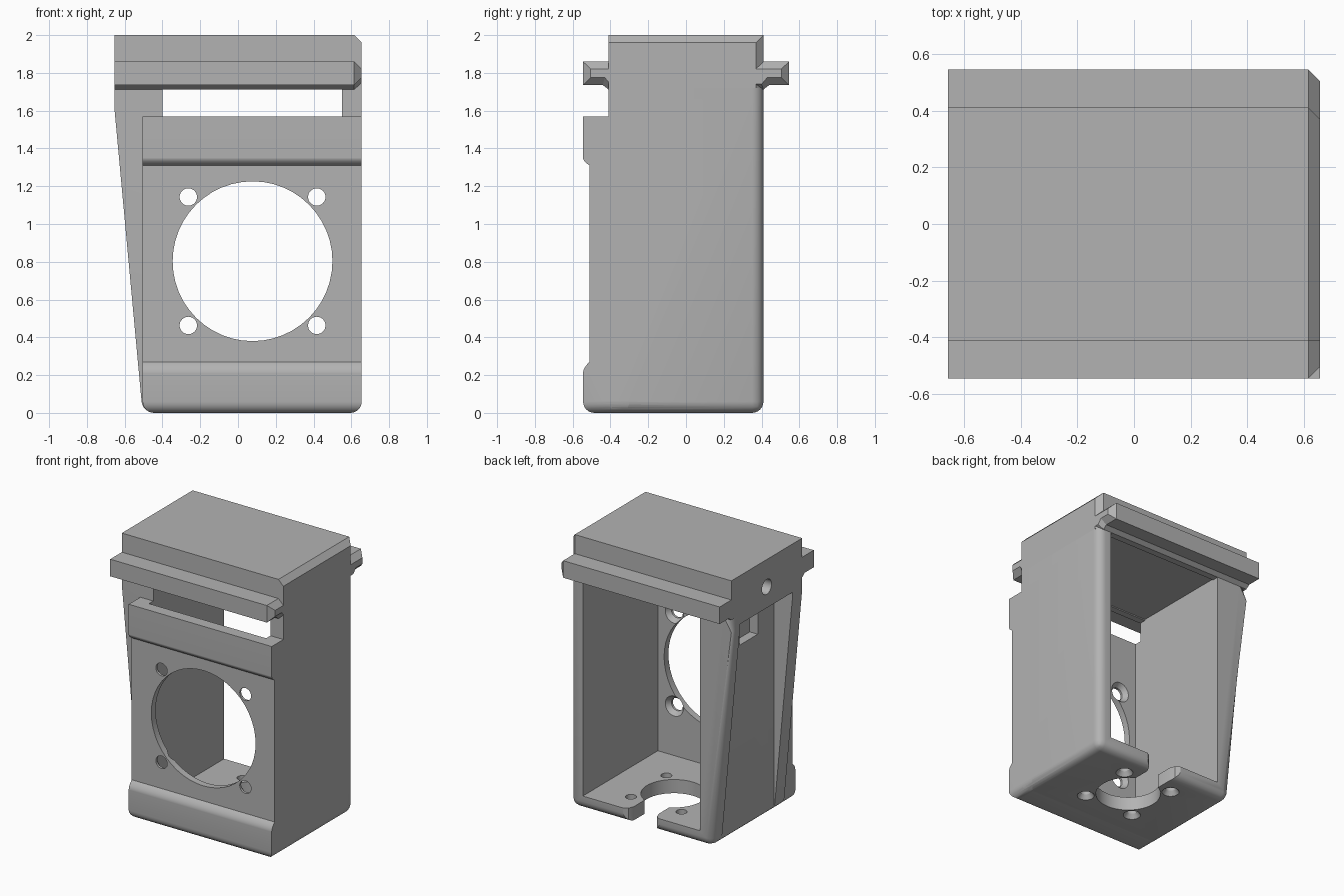
import bpy, bmesh, math
from mathutils import Vector, Matrix

if "Cube" in bpy.data.objects:
    bpy.data.objects.remove(bpy.data.objects["Cube"], do_unlink=True)

GREY = (0.45, 0.45, 0.45, 1)
mat = bpy.data.materials.new("plain grey")
mat.use_nodes = True
mat.diffuse_color = GREY
mat.node_tree.nodes["Principled BSDF"].inputs["Base Color"].default_value = GREY


def finish(name, bm):
    bmesh.ops.recalc_face_normals(bm, faces=bm.faces)
    me = bpy.data.meshes.new(name)
    bm.to_mesh(me)
    bm.free()
    me.materials.append(mat)
    ob = bpy.data.objects.new(name, me)
    bpy.context.collection.objects.link(ob)
    return ob


def loft(name, loops, bevel=None, width=0.06):
    """Join matching 3D loops, cap both ends, round edges picked by a rule."""
    bm = bmesh.new()
    rings = [[bm.verts.new(p) for p in loop] for loop in loops]
    n = len(rings[0])
    for a, b in zip(rings, rings[1:]):
        for i in range(n):
            j = (i + 1) % n
            bm.faces.new((a[i], a[j], b[j], b[i]))
    bm.faces.new(rings[0])
    bm.faces.new(rings[-1])
    if bevel:
        edges = [e for e in bm.edges if all(bevel(v.co) for v in e.verts)]
        edges += [e for e in bm.edges if e not in edges and is_back_upright(e)]
        bmesh.ops.bevel(bm, geom=edges, offset=width, segments=6, profile=0.5,
                        affect='EDGES', clamp_overlap=True)
    return finish(name, bm)


def is_back_upright(e):
    a, b = (v.co for v in e.verts)
    return min(a.y, b.y) > 0.4 and abs(a.z - b.z) > 0.05


def along_x(profile, x):
    return [(x, y, z) for y, z in profile]


def along_y(profile, y):
    return [(x, y, z) for x, z in profile]


def box(name, lo, hi):
    corners = [(lo[0], lo[1]), (hi[0], lo[1]), (hi[0], hi[1]), (lo[0], hi[1])]
    return loft(name, [[(x, y, z) for x, y in corners] for z in (lo[2], hi[2])])


def cone(name, start, end, r1, r2):
    bm = bmesh.new()
    a, b = Vector(start), Vector(end)
    turn = (b - a).to_track_quat('Z', 'Y').to_matrix().to_4x4()
    bmesh.ops.create_cone(bm, cap_ends=True, segments=48, radius1=r1, radius2=r2,
                          depth=(b - a).length, matrix=Matrix.Translation((a + b) / 2) @ turn)
    return finish(name, bm)


def combine(ob, tool, how='DIFFERENCE'):
    mod = ob.modifiers.new(how, 'BOOLEAN')
    mod.operation, mod.object, mod.solver = how, tool, 'EXACT'
    bpy.context.view_layer.update()
    me = bpy.data.meshes.new_from_object(ob.evaluated_get(bpy.context.evaluated_depsgraph_get()))
    ob.modifiers.clear()
    ob.data = me
    bpy.data.objects.remove(tool, do_unlink=True)


def at_bottom(co):
    return co.z < 0.001


# Housing: flared outline, rounded along the bottom and the back uprights
outline = [(-0.505, 0), (0.655, 0), (0.655, 1.72), (-0.655, 1.72), (-0.655, 1.62)]
housing = loft("housing", [along_y(outline, -0.41), along_y(outline, 0.41)], at_bottom)
# The hidden front edge of the housing is filled by the front panel
swell = [(0.5 - 0.5 * math.cos(t * math.pi / 6)) for t in range(7)]
panel_side = [(-0.3, 0), (-0.545, 0)]
panel_side += [(-0.545 + 0.035 * s * s, 0.21 + 0.06 * s) for s in swell]
panel_side += [(-0.51 - 0.035 * (1 - (1 - s) ** 2), 1.31 + 0.04 * s) for s in swell]
panel_side += [(-0.545, 1.57), (-0.3, 1.57)]
panel = loft("front_panel", [along_x(panel_side, -0.505), along_x(panel_side, 0.655)], at_bottom)
combine(housing, panel, 'UNION')

# Side recess between the two ribs, main cavity open at the back, small nut slot
combine(housing, box("recess", (-1, -0.3, -1), (-0.505, 0.31, 1.645)))
combine(housing, box("cavity", (-0.4, -0.46, 0.1), (0.55, 1, 1.9)))
combine(housing, box("nut_slot", (-0.6, -0.11, 1.37), (-0.44, 0.1, 1.6)))

# Large front opening with four screw holes countersunk from the inside
CX, CZ = 0.077, 0.803
combine(housing, cone("opening", (CX, -1, CZ), (CX, -0.4, CZ), 0.423, 0.423))
for sx in (-1, 1):
    for sz in (-1, 1):
        x, z = CX + sx * 0.34, CZ + sz * 0.34
        combine(housing, cone("screw_hole", (x, -1, z), (x, -0.4, z), 0.046, 0.046))
        combine(housing, cone("sink", (x, -0.5, z), (x, -0.44, z), 0.04, 0.09))

# Floor opening with a slot to the back and four screw holes sunk from below
CY = 0.03
combine(housing, cone("floor_opening", (CX, CY, -0.2), (CX, CY, 0.3), 0.22, 0.22))
mouth = [(-0.1, 0.1), (0.1, 0.1), (0.1, 0.35), (0.115, 0.39), (0.16, 0.42),
         (-0.16, 0.42), (-0.115, 0.39), (-0.1, 0.35)]
combine(housing, loft("slot", [[(CX + x, y, z) for x, y in mouth] for z in (-0.2, 0.3)]))
for sx in (-1, 1):
    for sy in (-1, 1):
        x, y = CX + sx * 0.205, CY + sy * 0.205
        combine(housing, cone("screw_hole", (x, y, -0.2), (x, y, 0.3), 0.037, 0.037))
        combine(housing, cone("sink", (x, y, -0.01), (x, y, 0.035), 0.065, 0.035))

# Top block with a chamfered right end and a blind hole on the left
full = [(-0.41, 1.72), (0.41, 1.72), (0.41, 2), (-0.41, 2)]
small = [(-0.41, 1.72), (0.37, 1.72), (0.37, 1.96), (-0.41, 1.96)]
top_block = loft("top_block", [along_x(full, -0.655), along_x(full, 0.615), along_x(small, 0.655)])
combine(top_block, cone("side_hole", (-0.8, 0, 1.8), (-0.4, 0, 1.8), 0.055, 0.055))

# Rails on the front and back of the top block
parts = [housing, top_block]
rail = [(0.36, 1.86), (0.545, 1.86), (0.545, 1.735), (0.44, 1.735), (0.41, 1.712), (0.36, 1.712)]
rail_end = [(0.36, 1.82), (0.505, 1.82), (0.505, 1.775), (0.43, 1.775), (0.4, 1.74), (0.36, 1.74)]
for name, s in (("front_rail", -1), ("back_rail", 1)):
    a, b = ([(s * y, z) for y, z in p] for p in (rail, rail_end))
    parts.append(loft(name, [along_x(a, -0.655), along_x(a, 0.615), along_x(b, 0.655)]))

# Smooth the rounded edges and keep the rest sharp
for ob in parts:
    bpy.ops.object.select_all(action='DESELECT')
    ob.select_set(True)
    bpy.context.view_layer.objects.active = ob
    bpy.ops.object.shade_smooth_by_angle(angle=math.radians(30))
